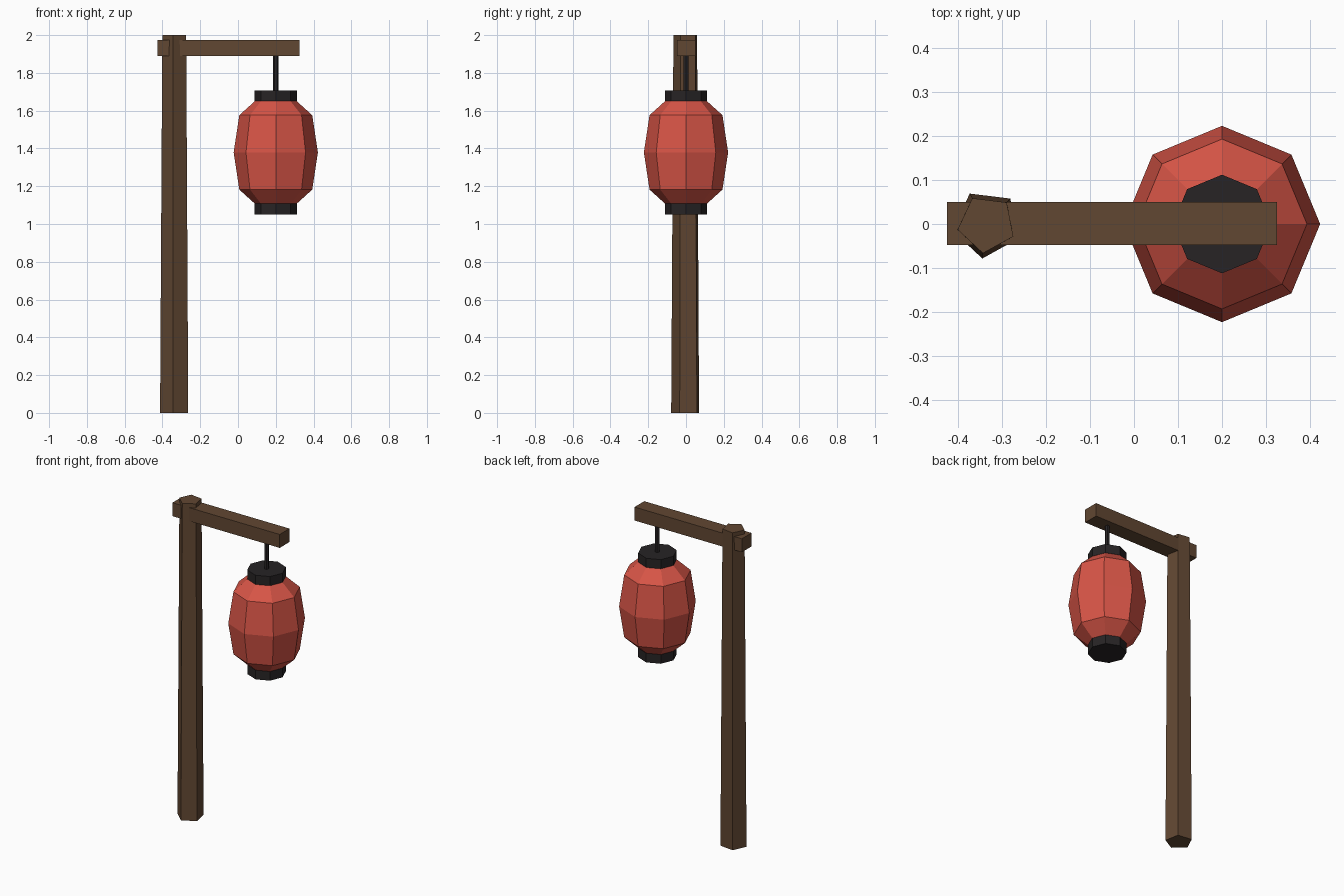
import bpy, math

if "Cube" in bpy.data.objects:
    bpy.data.objects.remove(bpy.data.objects["Cube"])

def material(name, rgb):
    m = bpy.data.materials.new(name)
    m.diffuse_color = (*rgb, 1)
    m.use_nodes = True
    m.node_tree.nodes["Principled BSDF"].inputs["Base Color"].default_value = m.diffuse_color
    return m

wood = material("dark_wood", (0.12, 0.063, 0.032))
red = material("red_paper", (0.68, 0.09, 0.062))
black = material("black_iron", (0.02, 0.017, 0.018))

def lathe(name, profile, sides, x, mat, start=0.0):
    """Closed flat-faced solid from (radius, z) rings around a vertical axis at x."""
    verts = [(x + r * math.cos(start + math.tau * i / sides),
              r * math.sin(start + math.tau * i / sides), z)
             for r, z in profile for i in range(sides)]
    faces = [(k * sides + i, k * sides + (i + 1) % sides,
              (k + 1) * sides + (i + 1) % sides, (k + 1) * sides + i)
             for k in range(len(profile) - 1) for i in range(sides)]
    faces.append(tuple(reversed(range(sides))))
    faces.append(tuple(range((len(profile) - 1) * sides, len(profile) * sides)))
    mesh = bpy.data.meshes.new(name)
    mesh.from_pydata(verts, [], faces)
    mesh.materials.append(mat)
    obj = bpy.data.objects.new(name, mesh)
    bpy.context.collection.objects.link(obj)
    return obj

# Tapered five-sided post, slightly turned
lathe("post", [(0.079, 0), (0.067, 2)], 5, -0.335, wood, math.radians(47))

# Horizontal beam through the top of the post
bpy.ops.mesh.primitive_cube_add(size=1, location=(-0.05, 0.001, 1.932))
beam = bpy.context.object
beam.name = "beam"
beam.scale = (0.75, 0.097, 0.085)
beam.data.materials.append(wood)

# Hanging rod
LX = 0.2
lathe("hanging_rod", [(0.014, 1.70), (0.014, 1.90)], 6, LX, black)

# Eight-sided paper lantern with end caps
lathe("lantern_body", [(0.108, 1.105), (0.193, 1.182), (0.223, 1.379),
                       (0.193, 1.576), (0.108, 1.653)], 8, LX, red)
for name, z in (("lantern_bottom_cap", 1.05), ("lantern_top_cap", 1.65)):
    lathe(name, [(0.112, z), (0.112, z + 0.058)], 8, LX, black)
